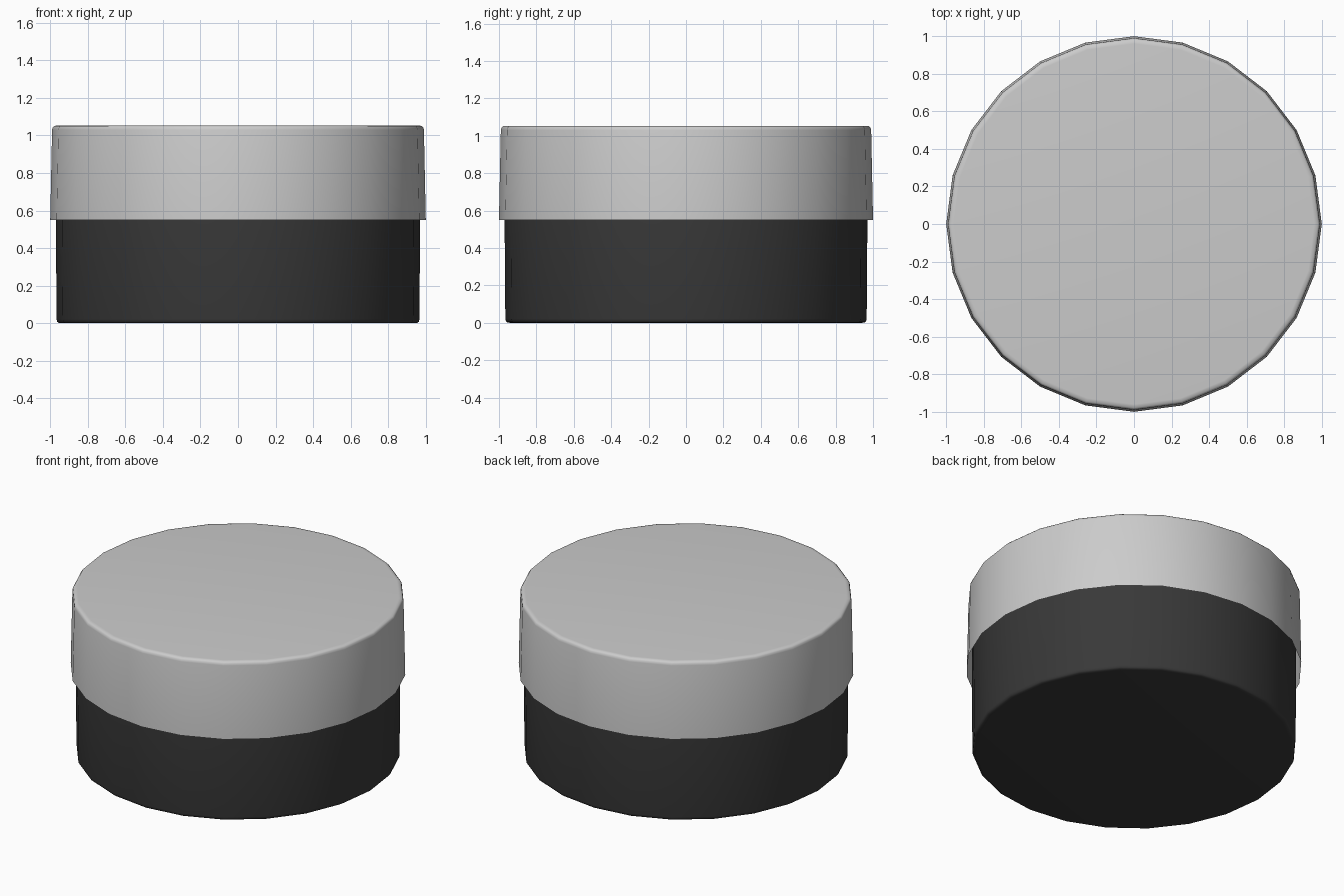
import bpy, bmesh, math

if "Cube" in bpy.data.objects:
    bpy.data.objects.remove(bpy.data.objects["Cube"])

SIDES = 24

def lathe(name, profile, cap_start, cap_end):
    """Revolve an (r, z) profile around z; optional end caps."""
    bm = bmesh.new()
    rings = []
    for r, z in profile:
        rings.append([bm.verts.new((r * math.cos(2 * math.pi * i / SIDES),
                                    r * math.sin(2 * math.pi * i / SIDES), z))
                      for i in range(SIDES)])
    for a, b in zip(rings, rings[1:]):
        for i in range(SIDES):
            j = (i + 1) % SIDES
            bm.faces.new((a[i], a[j], b[j], b[i]))
    if cap_start:
        bm.faces.new(rings[0][::-1])
    if cap_end:
        bm.faces.new(rings[-1])
    me = bpy.data.meshes.new(name)
    bm.to_mesh(me)
    bm.free()
    ob = bpy.data.objects.new(name, me)
    bpy.context.collection.objects.link(ob)
    me.shade_smooth()
    return ob

# Jar body: dark cup with softened bottom rim, running up inside the lid
body = lathe("jar_body", [(0.94, 0.0), (0.955, 0.002), (0.963, 0.008), (0.966, 0.022),
                          (0.97, 0.55), (0.97, 1.0)], True, True)
dark = bpy.data.materials.new("dark")
dark.diffuse_color = (0.04, 0.04, 0.04, 1)
dark.use_nodes = True
dark.node_tree.nodes["Principled BSDF"].inputs["Base Color"].default_value = dark.diffuse_color
body.data.materials.append(dark)

# Lid: slightly tapered shell, open underneath, softened top rim
lathe("lid", [(1.0, 0.55), (0.99, 1.03), (0.987, 1.043),
              (0.979, 1.051), (0.96, 1.053)], False, True)
